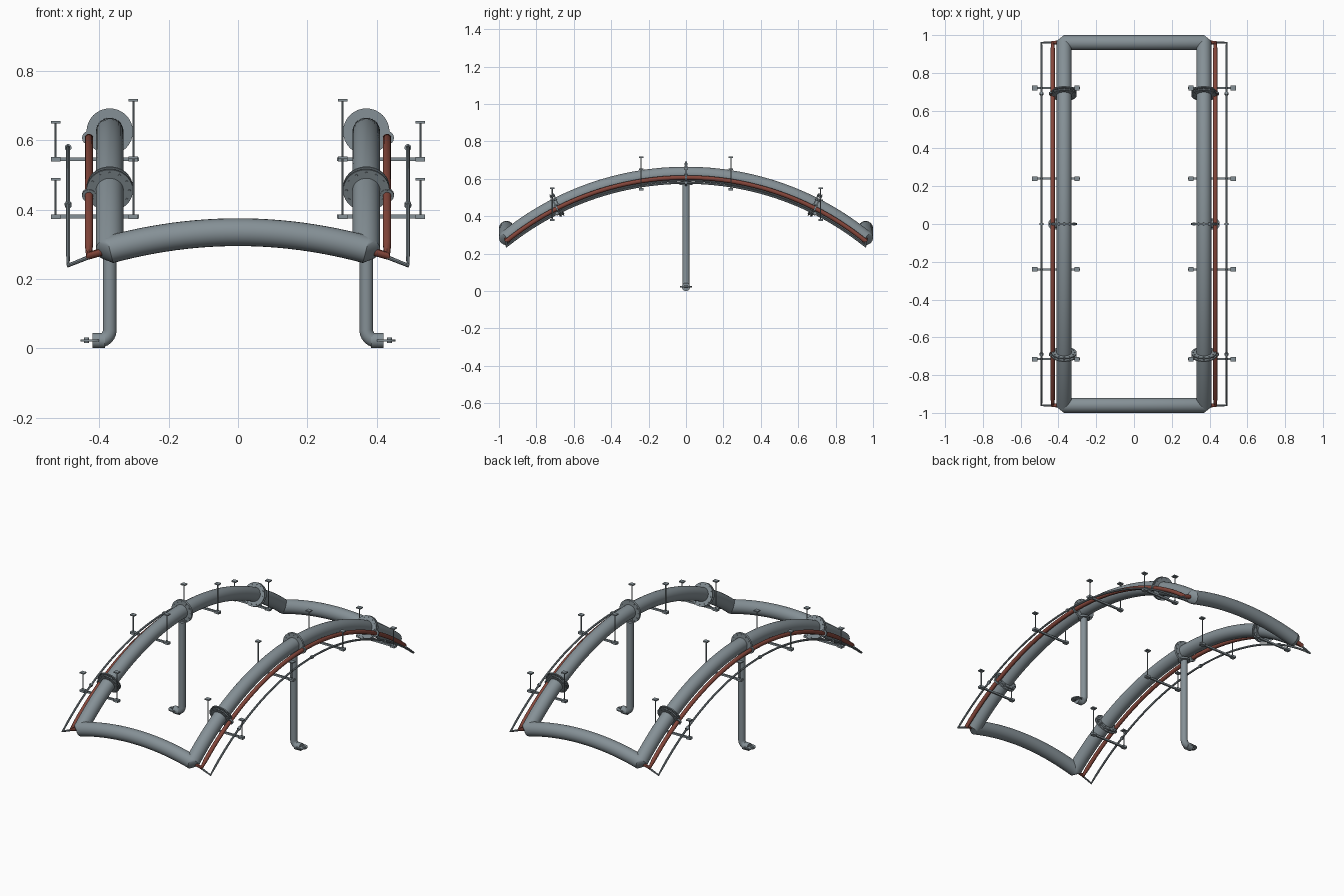
import bpy, bmesh, math
from mathutils import Vector, Quaternion

if "Cube" in bpy.data.objects:
    bpy.data.objects.remove(bpy.data.objects["Cube"])


def material(name, rgb):
    m = bpy.data.materials.new(name)
    m.diffuse_color = (*rgb, 1)
    m.use_nodes = True
    m.node_tree.nodes["Principled BSDF"].inputs["Base Color"].default_value = m.diffuse_color
    return m


GREY = material("steel grey", (0.235, 0.28, 0.305))
RED = material("oxide red", (0.23, 0.06, 0.042))
R, TOP, END = 1.525, 0.625, 0.96      # arch radius, crown height, half span
PX, PR = 0.37, 0.04                   # main pipe offset and radius


def arch(y):
    return TOP - R + math.sqrt(R * R - y * y)


def slope(y):
    return Vector((0, math.sqrt(R * R - y * y), -y)).normalized()


def finish(bm, name, mat):
    bmesh.ops.recalc_face_normals(bm, faces=bm.faces)
    me = bpy.data.meshes.new(name)
    bm.to_mesh(me)
    bm.free()
    ob = bpy.data.objects.new(name, me)
    bpy.context.collection.objects.link(ob)
    me.materials.append(mat)
    bpy.context.view_layer.objects.active = ob
    ob.select_set(True)
    bpy.ops.object.shade_smooth_by_angle(angle=math.radians(35))
    ob.select_set(False)
    return ob


def sweep(bm, pts, r, n):
    """Capped tube along a path; returns its first and last rings."""
    pts = [Vector(p) for p in pts]
    rings, u, last = [], None, None
    for i, p in enumerate(pts):
        a = (p - pts[i - 1]).normalized() if i else None
        b = (pts[i + 1] - p).normalized() if i < len(pts) - 1 else None
        t = ((a or b) + (b or a)).normalized()
        u = t.orthogonal().normalized() if u is None else last.rotation_difference(t) @ u
        last = t
        v = t.cross(u)
        rings.append([bm.verts.new(p + r * (math.cos(k * math.tau / n) * u
                                            + math.sin(k * math.tau / n) * v)) for k in range(n)])
    for A, B in zip(rings, rings[1:]):
        for k in range(n):
            bm.faces.new((A[k], A[(k + 1) % n], B[(k + 1) % n], B[k]))
    bm.faces.new(rings[0])
    bm.faces.new(rings[-1])
    return [[v.co.copy() for v in rings[j]] for j in (0, -1)]


def disc(bm, c, axis, r, half, n=24):
    c = Vector(c)
    sweep(bm, (c - axis * half, c + axis * half), r, n)


def box(bm, c, size):
    vs = bmesh.ops.create_cube(bm, size=1)["verts"]
    for v in vs:
        v.co = Vector(c) + Vector(a * b for a, b in zip(v.co, size))


def tube(name, pts, r, n, mat=GREY):
    bm = bmesh.new()
    ends = sweep(bm, pts, r, n)
    finish(bm, name, mat)
    return ends


ys = [END * (i / 24 - 1) for i in range(49)]
Z0 = arch(END)
corner_rings = {}

# Bowed cross pipes at both ends
for sy, label in ((-1, "front"), (1, "back")):
    pts = []
    for i in range(25):
        x = PX * (i / 12 - 1)
        pts.append((x, sy * END, Z0 + 0.05 * (1 - (x / PX) ** 2)))
    ends = tube(label + "_cross_pipe", pts, PR, 24)
    corner_rings[(-1, sy)], corner_rings[(1, sy)] = ends

X, Y, Z = Vector((1, 0, 0)), Vector((0, 1, 0)), Vector((0, 0, 1))
for s, side in ((-1, "left"), (1, "right")):
    # Main arched pipe and the mitred corners
    ends = tube(side + "_main_pipe", [(s * PX, y, arch(y)) for y in ys], PR, 24)
    for sy, ring in zip((-1, 1), ends):
        bm = bmesh.new()
        for co in ring + corner_rings[(s, sy)]:
            bm.verts.new(co)
        bmesh.ops.convex_hull(bm, input=bm.verts)
        finish(bm, side + "_corner_joint", GREY)

    # Red feed pipe with its ends turned into the corners
    low = [(s * 0.43, y, arch(y) - 0.018) for y in ys]
    pts = [(s * PX, -END, Z0)] + low + [(s * PX, END, Z0)]
    tube(side + "_red_pipe", pts, 0.012, 12, RED)

    # Thin outer line, returning to the red pipe
    low = [(s * 0.49, y, arch(y) - 0.046) for y in ys]
    pts = [(s * 0.43, -END, Z0 - 0.022)] + low + [(s * 0.43, END, Z0 - 0.022)]
    tube(side + "_thin_line", pts, 0.006, 8)

    # Bolted flange pairs and small couplings
    for y in (-0.69, 0, 0.69):
        bm = bmesh.new()
        t = slope(y)
        c = Vector((s * PX, y, arch(y)))
        gap = 0.008 if y else 0.003
        for d in (-gap, gap):
            disc(bm, c + t * d, t, 0.067, 0.003, 32)
        for k in range(12):
            spoke = Quaternion(t, k * math.tau / 12) @ X
            disc(bm, c + spoke * 0.057, t, 0.004, gap + 0.006, 6)
        disc(bm, (s * 0.43, y, arch(y) - 0.018), t, 0.02, 0.005, 16)
        disc(bm, (s * 0.49, y, arch(y) - 0.046), t, 0.010, 0.006, 12)
        finish(bm, side + "_flange", GREY)

    # Drop leg with an outward elbow
    pts = [(s * PX, 0, 0.61), (s * PX, 0, 0.052)]
    for k in range(1, 7):
        a = k * math.pi / 12
        pts.append((s * (PX + 0.03 * (1 - math.cos(a))), 0, 0.052 - 0.03 * math.sin(a)))
    pts.append((s * 0.42, 0, 0.022))
    tube(side + "_drop_leg", pts, 0.02, 20)
    bm = bmesh.new()
    disc(bm, (s * PX, 0, 0.572), Z, 0.034, 0.005)
    finish(bm, side + "_leg_collar", GREY)

    # Outlet socket and flat lug at the foot
    bm = bmesh.new()
    disc(bm, (s * 0.402, 0, 0.022), X, 0.022, 0.018, 20)
    disc(bm, (s * 0.423, 0, 0.023), Z, 0.031, 0.003)
    disc(bm, (s * 0.437, 0, 0.023), Z, 0.008, 0.008, 12)
    finish(bm, side + "_foot_outlet", GREY)

    # Trapeze hangers: beam, two rods, top plates and nuts
    for y in (-0.715, -0.24, 0.24, 0.72):
        bm = bmesh.new()
        zb = 0.545 if abs(y) < 0.5 else 0.38
        box(bm, (s * 0.4125, y, zb), (0.255, 0.01, 0.011))
        for x, h in ((0.302, 0.17), (0.526, 0.107)):
            disc(bm, (s * x, y, zb + h / 2), Z, 0.003, h / 2, 8)
            box(bm, (s * x, y, zb + h), (0.028, 0.024, 0.007))
            box(bm, (s * x, y, zb), (0.028, 0.024, 0.013))
        finish(bm, side + "_hanger", GREY)
